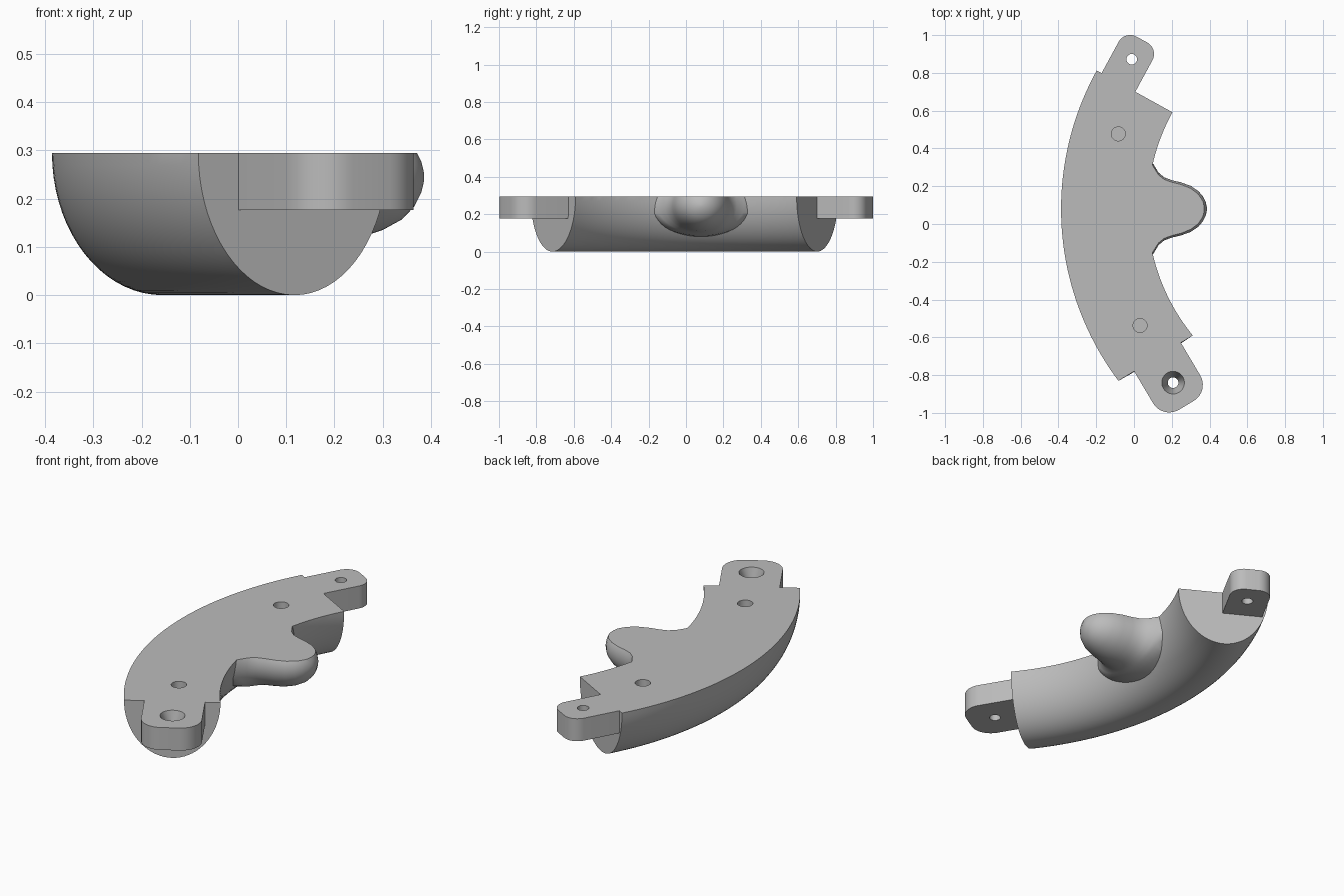
import bpy, bmesh
from math import sin, cos, pi, radians
from mathutils import Vector, Matrix

TOP = 0.295
TAB_FLOOR = 0.177
ARC_CENTRE = Vector((1.13, 0.08))
MID_RADIUS, HALF_WIDTH = 1.287, 0.229

cube = bpy.data.objects.get("Cube")
if cube:
    bpy.data.objects.remove(cube)

grey = bpy.data.materials.new("plain_grey")
grey.use_nodes = True
grey.diffuse_color = (0.5, 0.5, 0.5, 1)
grey.node_tree.nodes["Principled BSDF"].inputs["Base Color"].default_value = (0.5, 0.5, 0.5, 1)


def finish(name, bm):
    bmesh.ops.recalc_face_normals(bm, faces=bm.faces)
    mesh = bpy.data.meshes.new(name)
    bm.to_mesh(mesh)
    bm.free()
    mesh.materials.append(grey)
    obj = bpy.data.objects.new(name, mesh)
    bpy.context.collection.objects.link(obj)
    return obj


def loft(name, rings):
    """Closed solid through rings of equal point count."""
    bm = bmesh.new()
    loops = [[bm.verts.new(p) for p in ring] for ring in rings]
    for a, b in zip(loops, loops[1:]):
        for i in range(len(a)):
            j = (i + 1) % len(a)
            bm.faces.new((a[i], a[j], b[j], b[i]))
    bm.faces.new(loops[0])
    bm.faces.new(loops[-1])
    return finish(name, bm)


def turned(name, x, y, profile, n=32):
    """Vertical turned solid from (radius, height) pairs."""
    return loft(name, [[(x + r * cos(2 * pi * i / n), y + r * sin(2 * pi * i / n), z)
                        for i in range(n)] for r, z in profile])


def tab(name, origin, angle, half, length, corner, height):
    """Mounting tab with a rounded outer end."""
    outline = [(-0.07, -half)]
    for side in (-1, 1):
        for k in range(11):
            t = pi / 2 * (k / 10 + (-1 if side < 0 else 0))
            outline.append((length - corner + corner * cos(t),
                            side * (half - corner) + corner * sin(t)))
    outline.append((-0.07, half))
    turn = Matrix.Rotation(radians(angle), 2)
    flat = [Vector(origin) + turn @ Vector(p) for p in outline]
    return loft(name, [[(p.x, p.y, z) for p in flat] for z in (TAB_FLOOR, height)])


def combine(target, tool, operation):
    mod = target.modifiers.new(operation, 'BOOLEAN')
    mod.operation, mod.solver, mod.object = operation, 'EXACT', tool
    graph = bpy.context.evaluated_depsgraph_get()
    mesh = bpy.data.meshes.new_from_object(target.evaluated_get(graph))
    target.modifiers.clear()
    target.data = mesh
    bpy.data.objects.remove(tool)


# Curved trough-shaped body: half-ellipse section swept along an arc
rings = []
STEPS, SECTION = 56, 36
for s in range(STEPS + 1):
    ring = []
    points = [(cos(pi * k / SECTION), TOP * (1 - sin(pi * k / SECTION)))
              for k in range(SECTION + 1)]
    points = [(1, 0.35)] + points + [(-1, 0.35)]
    for u, z in points:
        low = radians(38.1 - 1.2 * u)    # slanted front end
        high = radians(-28.9)
        a = low + (high - low) * s / STEPS
        r = MID_RADIUS + u * HALF_WIDTH
        ring.append((ARC_CENTRE.x - r * cos(a), ARC_CENTRE.y - r * sin(a), z))
    rings.append(ring)
body = loft("curved_body", rings)

# Rounded inner nub with a flared root: x, half width, half height
nub = [(-0.05, 0.29, 0.165), (0.0, 0.285, 0.165), (0.05, 0.275, 0.16), (0.09, 0.258, 0.152),
       (0.107, 0.23, 0.148), (0.13, 0.192, 0.144), (0.16, 0.167, 0.14), (0.2, 0.152, 0.136),
       (0.25, 0.14, 0.127), (0.3, 0.122, 0.11), (0.34, 0.095, 0.088), (0.365, 0.066, 0.062),
       (0.38, 0.035, 0.033), (0.386, 0.008, 0.008)]
N = 48
combine(body, loft("inner_nub", [[(x, 0.08 + w * cos(2 * pi * i / N), 0.245 + h * sin(2 * pi * i / N))
                                  for i in range(N)] for x, w, h in nub]), 'UNION')

# Mounting tabs at both ends
combine(body, tab("front_tab", (0.125, -0.705), -59.3, 0.145, 0.297, 0.1, 0.37), 'UNION')
combine(body, tab("back_tab", (-0.078, 0.757), 61.5, 0.102, 0.25, 0.07, 0.38), 'UNION')

# Level top face
bm = bmesh.new()
bmesh.ops.create_cube(bm, size=1, matrix=Matrix.Translation((0, 0, TOP + 0.5))
                      @ Matrix.Diagonal((3, 3, 1, 1)))
combine(body, finish("top_trim", bm), 'DIFFERENCE')

# Blind peg holes, a through hole and a countersunk hole
for x, y in ((-0.083, 0.477), (0.032, -0.537)):
    combine(body, turned("peg_hole", x, y, [(0.037, 0.18), (0.037, 0.4)]), 'DIFFERENCE')
combine(body, turned("back_screw_hole", -0.012, 0.872, [(0.028, 0.1), (0.028, 0.4)]), 'DIFFERENCE')
combine(body, turned("front_screw_hole", 0.207, -0.84,
                     [(0.028, 0.1), (0.028, 0.235), (0.06, TOP), (0.06, 0.4)]), 'DIFFERENCE')

# Smooth curves, crisp edges
bpy.ops.object.select_all(action='DESELECT')
body.select_set(True)
bpy.context.view_layer.objects.active = body
bpy.ops.object.shade_smooth_by_angle(angle=radians(35))
